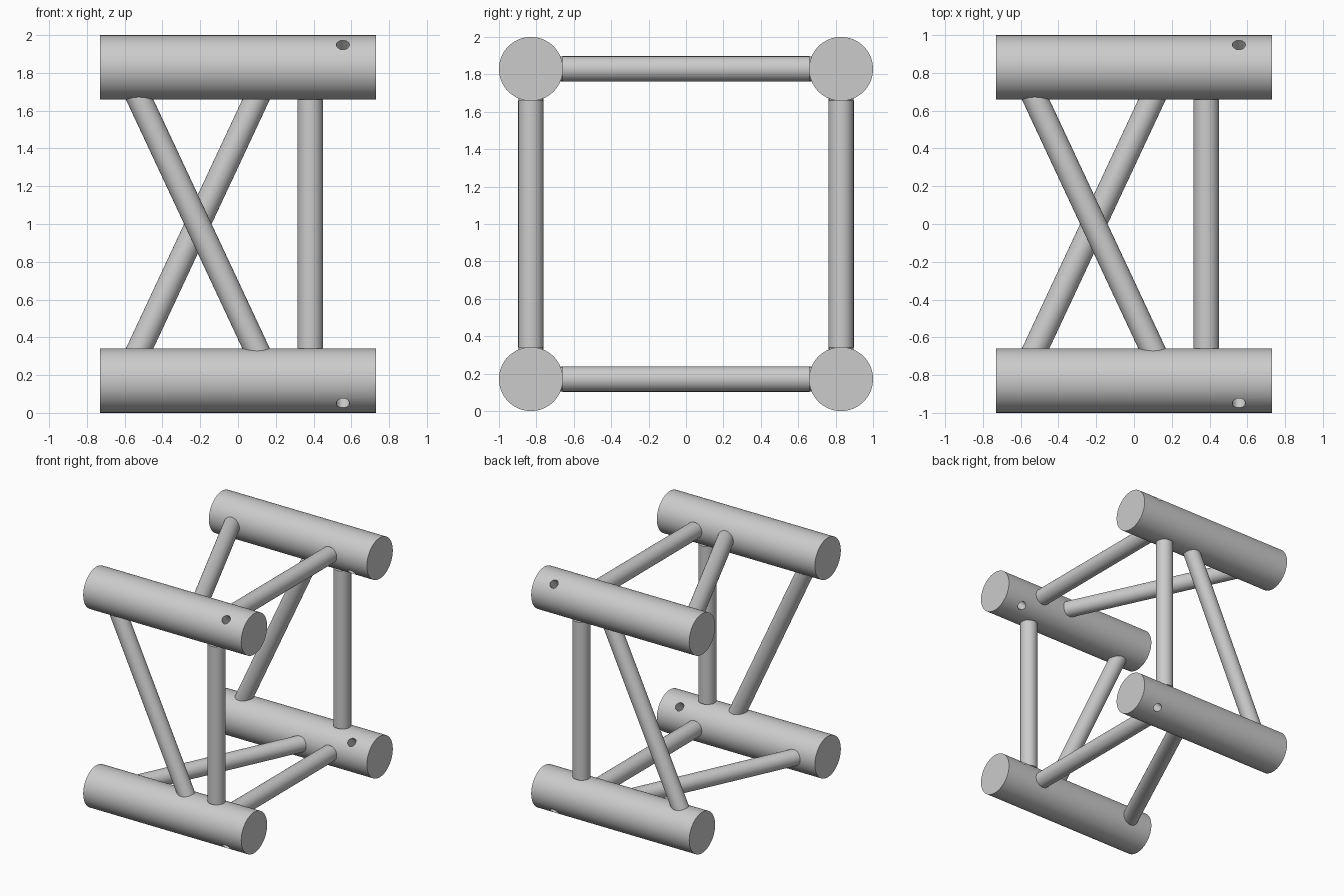
import bpy, math
from mathutils import Vector, Matrix

if "Cube" in bpy.data.objects:
    bpy.data.objects.remove(bpy.data.objects["Cube"])

R = 0.171            # main tube radius
C = 1 - R            # main tube axis offset from the frame centre
SEAM = 0.47          # where the drilled end piece starts
HALF = 0.73          # half length of the main tubes

metal = bpy.data.materials.new("grey_metal")
metal.diffuse_color = (0.6, 0.6, 0.6, 1)
metal.use_nodes = True
metal.node_tree.nodes["Principled BSDF"].inputs["Base Color"].default_value = metal.diffuse_color


def tube(name, a, b, r, sides=48):
    """Closed cylinder from point a to point b."""
    a, b = Vector(a), Vector(b)
    bpy.ops.mesh.primitive_cylinder_add(vertices=sides, radius=r, depth=(b - a).length)
    ob = bpy.context.object
    ob.name = name
    turn = (b - a).to_track_quat('Z', 'Y').to_matrix().to_4x4()
    ob.data.transform(Matrix.Translation((a + b) / 2) @ turn)
    ob.data.materials.append(metal)
    return ob


def place(ob, k):
    """Turn a part by quarter turns about the x axis, lift it, smooth it."""
    ob.data.transform(Matrix.Translation((0, 0, 1)) @ Matrix.Rotation(-k * math.pi / 2, 4, 'X'))
    bpy.context.view_layer.objects.active = ob
    ob.select_set(True)
    bpy.ops.object.shade_smooth_by_angle(angle=math.radians(35))
    ob.select_set(False)


# The frame repeats every quarter turn: front, top, back, bottom
for k, side in enumerate(("front", "top", "back", "bottom")):
    # Main tube
    place(tube(f"main_tube_{side}", (-HALF, -C, C), (SEAM, -C, C), R, 64), k)

    # End piece with a pin hole drilled through on the diagonal
    end = tube(f"end_coupler_{side}", (SEAM, -C, C), (HALF, -C, C), R, 64)
    pin = tube("pin_hole_cutter", (0.555, -C - 0.2, C + 0.2), (0.555, -C + 0.2, C - 0.2), 0.035, 16)
    pin.hide_render = True
    cut = end.modifiers.new("pin_hole", 'BOOLEAN')
    cut.operation, cut.object, cut.solver = 'DIFFERENCE', pin, 'EXACT'
    bpy.context.view_layer.objects.active = end
    bpy.ops.object.modifier_apply(modifier=cut.name)
    bpy.data.objects.remove(pin)
    place(end, k)

    # Straight post, ending flat against the main tubes
    h = C - R + 0.001
    place(tube(f"straight_post_{side}", (0.383, -C, -h), (0.383, -C, h), 0.068), k)

    # Diagonal brace, running into the main tubes
    place(tube(f"diagonal_brace_{side}", (-0.575, -C, 0.775), (0.15, -C, -0.775), 0.066), k)
